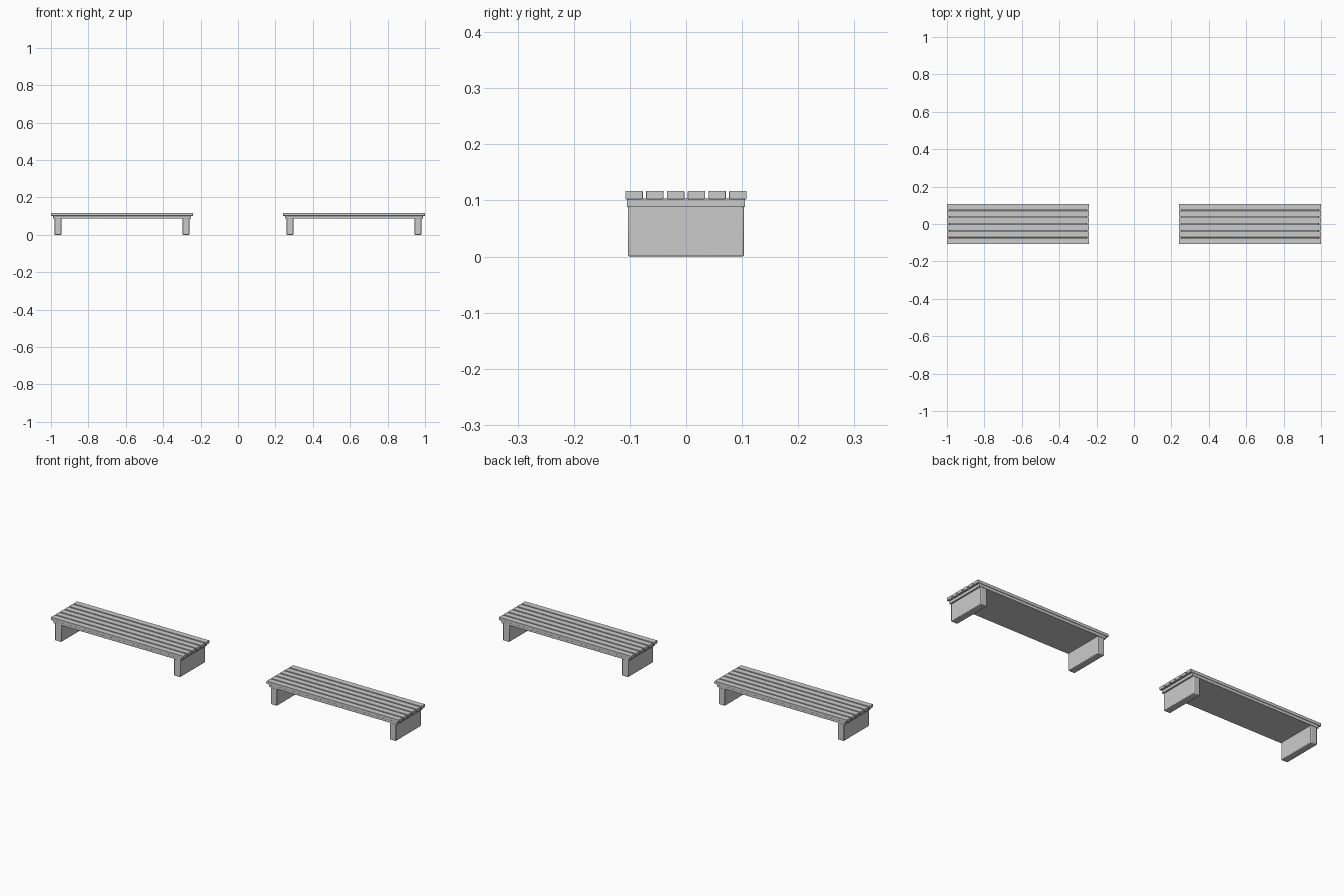
import bpy

if "Cube" in bpy.data.objects:
    bpy.data.objects.remove(bpy.data.objects["Cube"])

LENGTH = 0.76      # length of one bench
CENTRE = 0.62      # bench centre distance from the origin


def box(name, centre, size, bevel):
    bpy.ops.mesh.primitive_cube_add(size=1, location=centre)
    ob = bpy.context.object
    ob.name = name
    ob.scale = size
    bpy.ops.object.transform_apply(location=False, rotation=False, scale=True)
    mod = ob.modifiers.new("soft_edges", 'BEVEL')
    mod.width = bevel
    mod.segments = 2
    bpy.ops.object.shade_smooth_by_angle()
    return ob


def bench(side, cx):
    # slatted seat
    for i in range(6):
        y = (i - 2.5) * 0.037
        box(f"{side}_seat_slat_{i + 1}", (cx, y, 0.1095), (LENGTH, 0.031, 0.015), 0.001)

    # solid slab under the slats
    box(f"{side}_seat_base", (cx, 0, 0.0955), (LENGTH - 0.024, 0.211, 0.015), 0.001)

    # full-width block legs
    for label, s in (("left", -1), ("right", 1)):
        box(f"{side}_bench_{label}_leg", (cx + s * 0.342, 0, 0.046),
            (0.036, 0.207, 0.092), 0.003)


# two matching benches
bench("left", -CENTRE)
bench("right", CENTRE)
